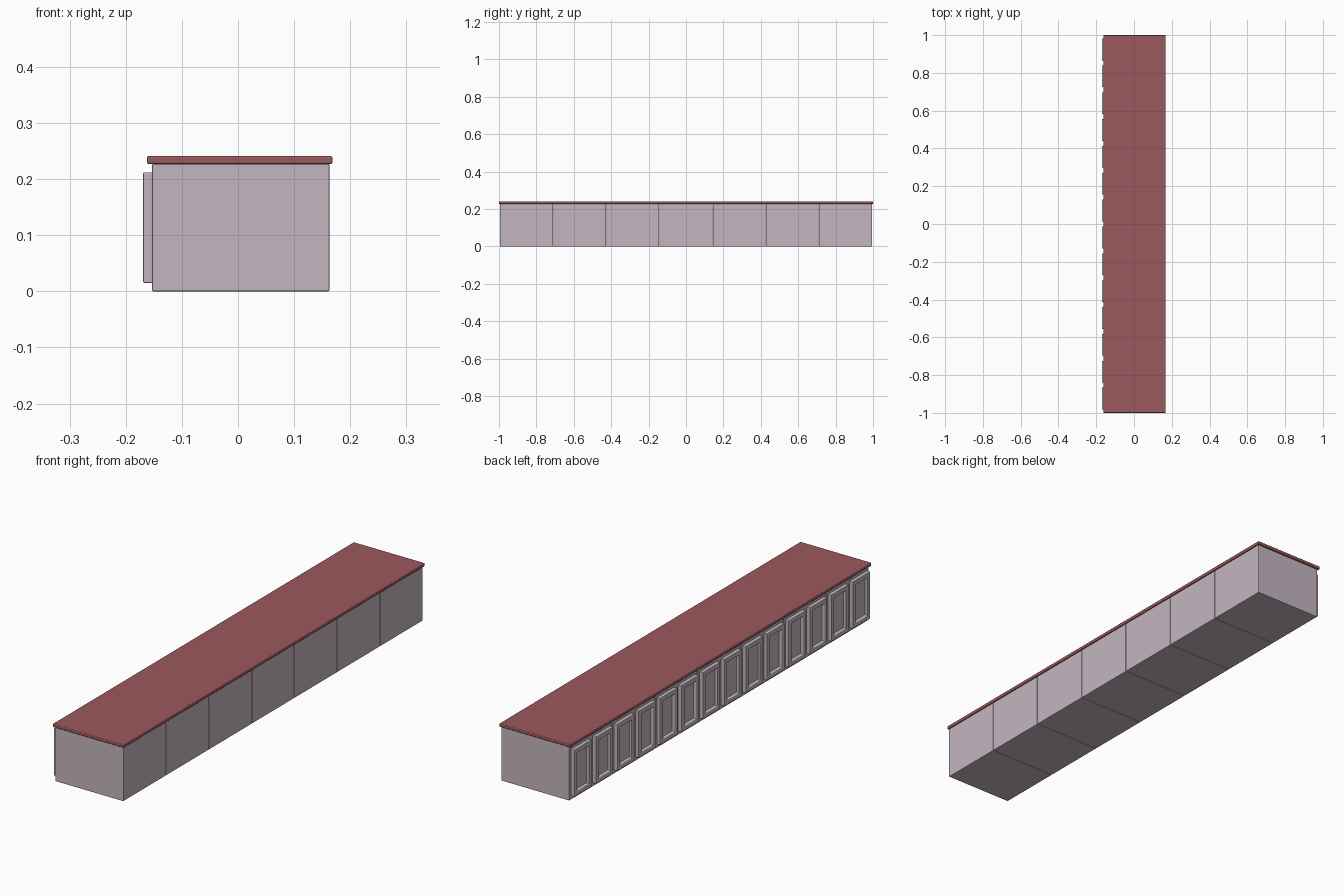
import bpy, bmesh
from mathutils import Vector

if "Cube" in bpy.data.objects:
    bpy.data.objects.remove(bpy.data.objects["Cube"])


def material(name, rgb):
    m = bpy.data.materials.new(name)
    m.diffuse_color = (*rgb, 1)
    m.use_nodes = True
    m.node_tree.nodes["Principled BSDF"].inputs["Base Color"].default_value = m.diffuse_color
    return m


WOOD = material("painted_wood", (0.56, 0.47, 0.53))
RED = material("red_top", (0.33, 0.10, 0.11))


def box(name, lo, hi, mat, bevel, segments=2, recess=None):
    """Box between two corners; recess = (frame, slope, depth) sinks a panel in the -x face."""
    lo, hi = Vector(lo), Vector(hi)
    bm = bmesh.new()
    bmesh.ops.create_cube(bm, size=1)
    for v in bm.verts:
        v.co = Vector((v.co[i] * (hi[i] - lo[i]) for i in range(3)))
    bm.normal_update()
    if recess:
        frame, slope, depth = recess
        face = min(bm.faces, key=lambda f: f.calc_center_median().x)
        bmesh.ops.inset_region(bm, faces=[face], thickness=frame)
        bmesh.ops.inset_region(bm, faces=[face], thickness=slope)
        for v in face.verts:
            v.co.x += depth
    mesh = bpy.data.meshes.new(name)
    bm.to_mesh(mesh)
    bm.free()
    mesh.materials.append(mat)
    ob = bpy.data.objects.new(name, mesh)
    ob.location = (lo + hi) / 2
    bpy.context.collection.objects.link(ob)
    mod = ob.modifiers.new("rounded_edges", "BEVEL")
    mod.width = bevel
    mod.segments = segments
    mod.limit_method = "ANGLE"
    return ob


# Row of cabinets, each with two recessed-panel doors on the -x side
COUNT, HALF = 7, 0.995
pitch = 2 * HALF / COUNT
for i in range(COUNT):
    yc = -HALF + (i + 0.5) * pitch
    w = pitch / 2 - 0.001
    box(f"cabinet_{i + 1}", (-0.153, yc - w, 0), (0.163, yc + w, 0.227), WOOD, 0.002)
    for side, label in ((-1, "a"), (1, "b")):
        yd = yc + side * pitch / 4
        box(f"door_{i + 1}{label}", (-0.169, yd - 0.0575, 0.015),
            (-0.1525, yd + 0.0575, 0.212), WOOD, 0.002, recess=(0.027, 0.004, 0.010))

# Countertop slab overhanging the cabinets
box("countertop", (-0.162, -1, 0.227), (0.168, 1, 0.241), RED, 0.003, 3)
